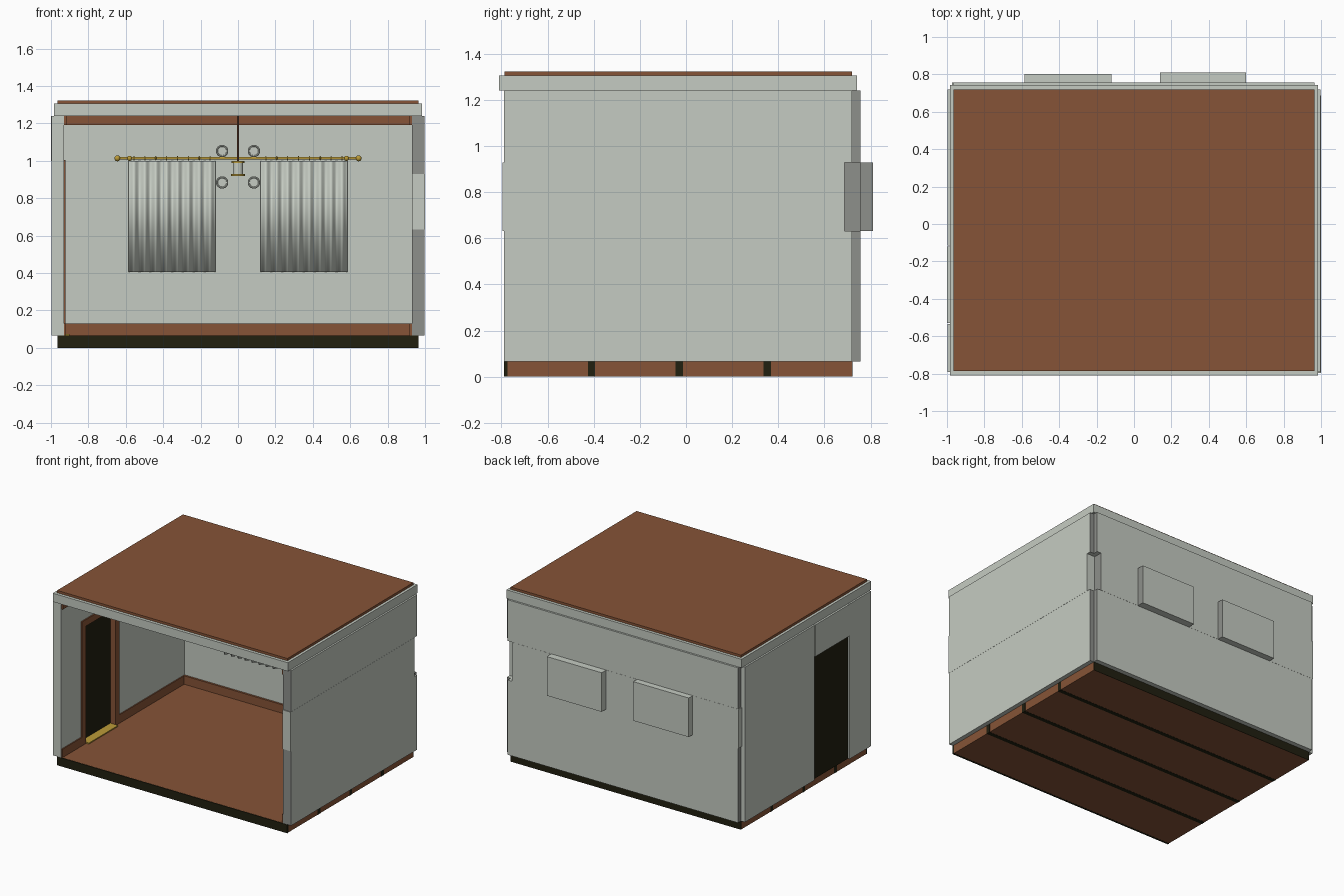
import bpy, math
from math import pi

cube = bpy.data.objects.get("Cube")
if cube:
    bpy.data.objects.remove(cube, do_unlink=True)


def material(name, rgb):
    m = bpy.data.materials.new(name)
    m.use_nodes = True
    m.diffuse_color = (*rgb, 1)
    m.node_tree.nodes["Principled BSDF"].inputs["Base Color"].default_value = (*rgb, 1)
    return m


PLASTER = material("pale_plaster", (0.56, 0.60, 0.54))
EDGE = material("grey_edge", (0.27, 0.28, 0.26))
WOOD = material("brown_wood", (0.24, 0.088, 0.038))
DARK = material("dark_wood", (0.015, 0.014, 0.005))
GOLD = material("brass", (0.50, 0.33, 0.04))


def box(name, x, y, z, mat, edge_axis=None, edge_signs=(-1, 1)):
    """Box from (min, max) ranges; faces along edge_axis may be grey."""
    verts = [(a, b, c) for a in x for b in y for c in z]
    faces = [(0, 1, 3, 2), (4, 6, 7, 5), (0, 4, 5, 1), (2, 3, 7, 6), (0, 2, 6, 4), (1, 5, 7, 3)]
    mesh = bpy.data.meshes.new(name)
    mesh.from_pydata(verts, [], faces)
    mesh.materials.append(mat)
    if edge_axis is not None:
        mesh.materials.append(EDGE)
        for p in mesh.polygons:
            if p.normal[edge_axis] * 1.0 in [float(s) for s in edge_signs]:
                p.material_index = 1
    ob = bpy.data.objects.new(name, mesh)
    bpy.context.collection.objects.link(ob)
    return ob


def finish(name, mat):
    ob = bpy.context.object
    ob.name = name
    ob.data.materials.append(mat)
    bpy.ops.object.shade_smooth_by_angle()
    return ob


def cylinder(name, r, depth, loc, mat, rot=(0, 0, 0), fill="NGON"):
    bpy.ops.mesh.primitive_cylinder_add(vertices=24, radius=r, depth=depth, location=loc,
                                        rotation=rot, end_fill_type=fill)
    return finish(name, mat)


def ring(name, r, thick, loc, mat, rot):
    bpy.ops.mesh.primitive_torus_add(major_radius=r, minor_radius=thick, major_segments=24,
                                     minor_segments=8, location=loc, rotation=rot)
    return finish(name, mat)


def ball(name, r, loc, mat):
    bpy.ops.mesh.primitive_uv_sphere_add(segments=16, ring_count=10, radius=r, location=loc)
    return finish(name, mat)


# Floor with dark joists showing at the sides, front and back
SLAB = (-0.965, 0.965)
box("floor", SLAB, (-0.785, 0.72), (0.001, 0.066), WOOD)
box("front_joist", (-0.966, 0.966), (-0.79, -0.775), (0, 0.065), DARK)
for i, y in enumerate((-0.41, -0.03, 0.352)):
    box(f"joist_{i}", (-0.966, 0.966), (y - 0.016, y + 0.016), (0, 0.065), DARK)
box("back_joist", SLAB, (0.715, 0.722), (0.001, 0.065), DARK)

# Roof slab and surrounding cornice
LOW, TOP = 0.066, 1.24
box("roof", SLAB, (-0.787, 0.72), (TOP, 1.323), WOOD)
CORNICE = (TOP, 1.305)
box("front_cornice", (-0.985, 0.985), (-0.81, -0.785), CORNICE, PLASTER)
box("back_cornice", (-0.985, 0.985), (0.715, 0.742), CORNICE, PLASTER)
for s, side in ((1, "left"), (-1, "right")):
    box(f"{side}_cornice", sorted((s * 0.96, s * 0.985)), (-0.785, 0.715), CORNICE, PLASTER)

# Walls in three bands, the middle band slightly offset
SILL, HEAD = 0.632, 0.928
for name, z in (("lower", (LOW, SILL)), ("upper", (HEAD, TOP))):
    box(f"left_wall_{name}", (0.93, 0.998), (-0.79, 0.72), z, PLASTER, 1)
    box(f"back_wall_{name}", SLAB, (0.687, 0.756), z, PLASTER, 0)
box("left_wall_middle", (0.93, 0.999), (-0.796, 0.688), (SILL, HEAD), PLASTER)
box("back_wall_middle", (-0.972, 0.93), (0.687, 0.757), (SILL, HEAD), PLASTER, 0, (1,))

# Window boxes behind the curtains with brass frames inside
for name, x0, x1, back in (("right", -0.585, -0.12, 0.803), ("left", 0.14, 0.6, 0.81)):
    box(f"{name}_window_box", (x0, x1), (0.688, back), (SILL, HEAD), PLASTER, 0, (1,))
    fx0, fx1 = x0 + 0.005, x1 - 0.025
    depth = (0.680, 0.688)
    for i, (a, b) in enumerate(((fx0, fx0 + 0.02), (fx1 - 0.02, fx1))):
        box(f"{name}_window_stile_{i}", (a, b), depth, (SILL, HEAD), GOLD)
    for i, z in enumerate((SILL, HEAD - 0.02)):
        box(f"{name}_window_rail_{i}", (fx0, fx1), depth, (z, z + 0.02), GOLD)

# Wall with the doorway
DOOR = (-0.53, -0.12)
WALL = (-0.998, -0.93)
box("right_wall_front", WALL, (-0.79, DOOR[0] - 0.005), (LOW, TOP), PLASTER)
box("right_wall_back", WALL, (DOOR[1] + 0.005, 0.72), (LOW, TOP), PLASTER)
box("door_header", (-1.0, -0.931), DOOR, (1.0, TOP), PLASTER)
box("door", (-0.985, -0.965), DOOR, (LOW, 1.0), DARK)
box("door_threshold", (-0.965, -0.90), (-0.5, -0.15), (LOW, 0.074), GOLD)
JAMB = (-0.964, -0.922)
box("door_jamb_front", JAMB, (-0.55, -0.50), (LOW, 1.005), WOOD)
box("door_jamb_back", JAMB, (-0.15, -0.10), (LOW, 1.005), WOOD)
box("door_frame_top", JAMB, (-0.50, -0.15), (0.955, 1.005), WOOD)

# Skirting and crown boards
for name, z in (("skirting", (LOW, 0.13)), ("crown", (1.19, TOP))):
    box(f"back_{name}", (-0.93, 0.93), (0.672, 0.687), z, WOOD)
    box(f"left_{name}", (0.918, 0.93), (-0.785, 0.672), z, WOOD)
    if name == "skirting":
        box("right_skirting_front", (-0.93, -0.922), (-0.785, -0.55), z, WOOD)
        box("right_skirting_back", (-0.93, -0.922), (-0.10, 0.672), z, WOOD)
    else:
        box("right_crown", (-0.93, -0.918), (-0.785, 0.672), z, WOOD)

# Curtain pole with finials
POLE_Y, POLE_Z = 0.645, 1.013
cylinder("curtain_pole", 0.007, 1.28, (0, POLE_Y, POLE_Z), GOLD, (0, pi / 2, 0))
for s, side in ((1, "left"), (-1, "right")):
    ball(f"{side}_finial", 0.016, (s * 0.645, POLE_Y, POLE_Z), GOLD)
    ball(f"{side}_pole_knob", 0.014, (s * 0.58, POLE_Y, POLE_Z), GOLD)

    # Pleated curtain hanging from rings
    folds, steps = 8, 12
    n = folds * steps
    width = 0.465
    verts = []
    for i in range(n + 1):
        px = s * (0.12 + width * i / n)
        py = POLE_Y + 0.014 * math.cos(2 * pi * i / steps)
        verts += [(px, py, 0.405), (px, py, 1.0)]
    mesh = bpy.data.meshes.new(f"{side}_curtain")
    mesh.from_pydata(verts, [], [(2 * i, 2 * i + 2, 2 * i + 3, 2 * i + 1) for i in range(n)])
    if s < 0:
        mesh.flip_normals()
    mesh.materials.append(PLASTER)
    mesh.shade_smooth()
    curtain = bpy.data.objects.new(f"{side}_curtain", mesh)
    bpy.context.collection.objects.link(curtain)
    curtain.modifiers.new("thickness", "SOLIDIFY").thickness = 0.004
    for i in range(folds):
        x = s * (0.12 + width * (i + 0.5) / folds)
        ring(f"{side}_curtain_ring_{i}", 0.009, 0.003, (x, POLE_Y, POLE_Z), GOLD, (0, pi / 2, 0))

# Hanging lamp with four cups
LAMP_Y = -0.03
cylinder("lamp_stem", 0.005, 0.24, (0, LAMP_Y, 1.12), WOOD)
cylinder("lamp_body", 0.028, 0.06, (0, LAMP_Y, 0.958), PLASTER)
cylinder("lamp_cap", 0.034, 0.012, (0, LAMP_Y, 0.994), GOLD)
cylinder("lamp_base", 0.037, 0.010, (0, LAMP_Y, 0.923), GOLD)
for sx in (-1, 1):
    for sz in (-1, 1):
        loc = (sx * 0.085, LAMP_Y, 0.968 + sz * 0.084)
        tag = f"{'left' if sx > 0 else 'right'}_{'upper' if sz > 0 else 'lower'}"
        cylinder(f"lamp_cup_{tag}", 0.028, 0.05, loc, PLASTER, (pi / 2, 0, 0))
        ring(f"lamp_cup_rim_{tag}", 0.028, 0.005, (loc[0], LAMP_Y - 0.025, loc[2]), PLASTER, (pi / 2, 0, 0))
